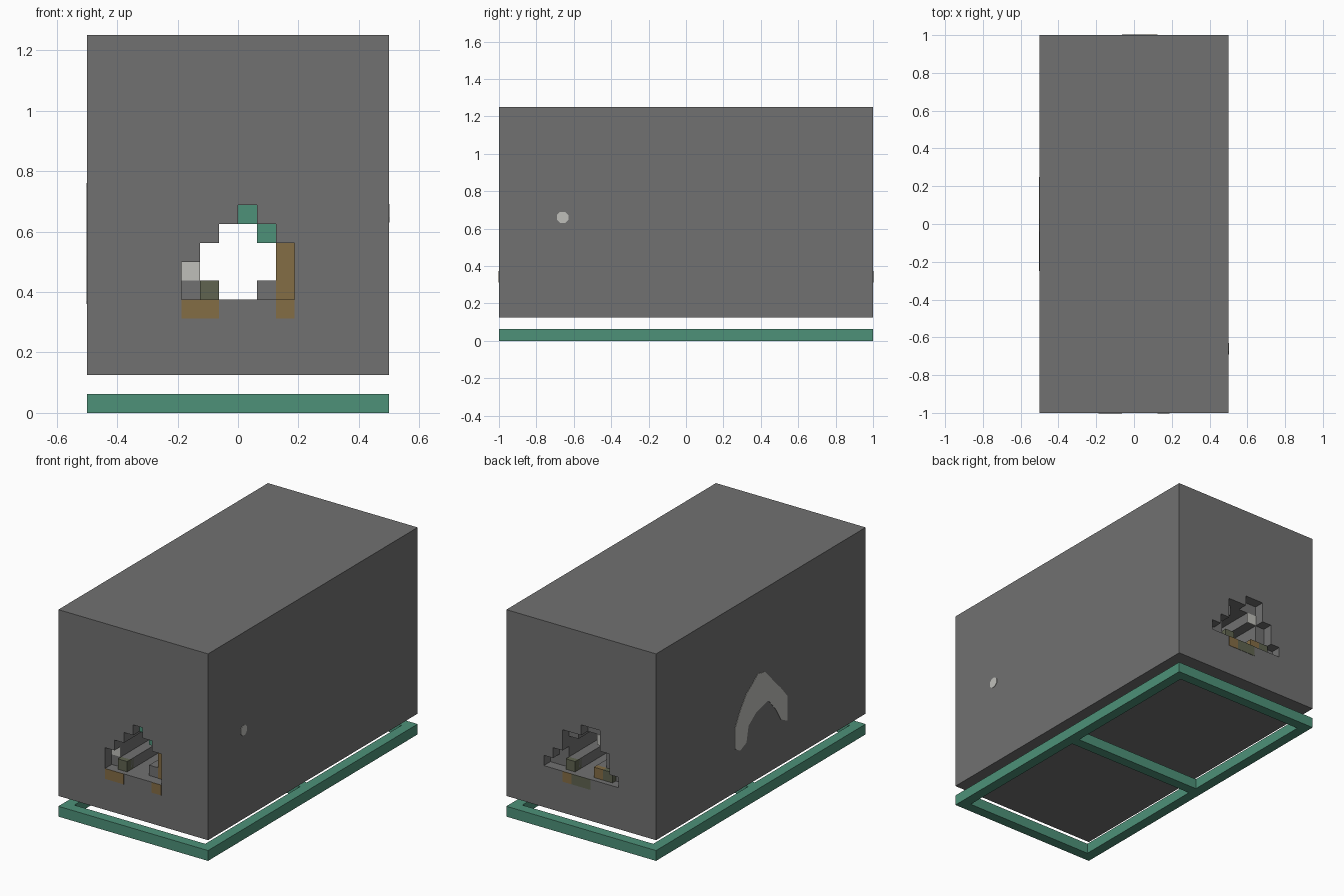
import bpy, bmesh, math
from mathutils import Vector

cube = bpy.data.objects.get("Cube")
if cube:
    bpy.data.objects.remove(cube, do_unlink=True)

U = 1 / 16  # block size


def material(name, rgb):
    m = bpy.data.materials.new(name)
    m.use_nodes = True
    m.diffuse_color = (*rgb, 1)
    m.node_tree.nodes["Principled BSDF"].inputs["Base Color"].default_value = (*rgb, 1)
    return m


GREY = material("dark grey", (0.165, 0.165, 0.165))
GREEN = material("sea green", (0.075, 0.285, 0.19))
BROWN = material("ochre brown", (0.23, 0.153, 0.06))
LIGHT = material("pale grey", (0.52, 0.52, 0.49))
OLIVE = material("olive grey", (0.115, 0.127, 0.08))


def finish(name, bm, mat):
    bmesh.ops.recalc_face_normals(bm, faces=bm.faces)
    mesh = bpy.data.meshes.new(name)
    bm.to_mesh(mesh)
    bm.free()
    ob = bpy.data.objects.new(name, mesh)
    bpy.context.collection.objects.link(ob)
    mesh.materials.append(mat)
    return ob


def box(name, lo, hi, mat):
    lo, hi = Vector(lo), Vector(hi)
    bm = bmesh.new()
    bmesh.ops.create_cube(bm, size=1)
    for v in bm.verts:
        v.co = (lo + hi) / 2 + v.co * (hi - lo)
    return finish(name, bm, mat)


def prism(name, points, direction, mat):
    bm = bmesh.new()
    face = bm.faces.new([bm.verts.new(p) for p in points])
    out = bmesh.ops.extrude_face_region(bm, geom=[face])
    moved = [g for g in out["geom"] if isinstance(g, bmesh.types.BMVert)]
    bmesh.ops.translate(bm, verts=moved, vec=direction)
    return finish(name, bm, mat)


def cut(target, rows, y0, y1):
    """Cut a stepped opening; rows lists (left, right) cells from row 6 upward."""
    right, left = [], []
    for i, (a, b) in enumerate(rows):
        for z in (6 + i, 7 + i):
            right.append((b, z))
            left.append((a, z))
    outline = []
    for p in right + left[::-1]:
        # drop the middle point of straight runs
        while len(outline) > 1 and outline[-1][0] == outline[-2][0] == p[0]:
            outline.pop()
        if not outline or outline[-1] != p:
            outline.append(p)
    cutter = prism("opening_cutter", [(x * U, y0, z * U) for x, z in outline],
                   (0, y1 - y0, 0), GREY)
    cutter.hide_render = True
    mod = target.modifiers.new("opening", "BOOLEAN")
    mod.operation, mod.solver, mod.object = "DIFFERENCE", "EXACT", cutter
    bpy.context.view_layer.objects.active = target
    bpy.ops.object.modifier_apply(modifier=mod.name)
    bpy.data.objects.remove(cutter, do_unlink=True)


# Main body with a passage and a wider stepped opening at each end
body = box("body", (-0.5, -1, 2 * U), (0.5, 1, 1.25), GREY)
cut(body, [(-3, 3), (-3, 3), (-2, 3), (-1, 2), (0, 1)], -1.1, -1 + U)
cut(body, [(-4, 4), (-3, 3), (-3, 2), (-2, 2), (-2, 0)], 1 - U, 1.1)
cut(body, [(-1, 1), (-2, 2), (-2, 2), (-1, 1)], -1.2, 1.2)

# Base frame with a middle crossbar
for side, s in (("left", 1), ("right", -1)):
    x = s * (0.5 - U / 2)
    box(side + "_rail", (x - U / 2, -1, 0), (x + U / 2, 1, U), GREEN)
for name, y in (("front", -1 + U / 2), ("middle", 0), ("back", 1 - U / 2)):
    box(name + "_crossbar", (-0.5 + U, y - U / 2, 0), (0.5 - U, y + U / 2, U), GREEN)


def cell(name, x, z, y, depth, mat, w=1, h=1):
    box(name, (x * U, y - depth, z * U), ((x + w) * U, y + depth, (z + h) * U), mat)


# Coloured blocks and panels in the front opening
inner = -1 + U
cell("front_top_panel", 0, 10, inner, 0.003, GREEN)
cell("front_shoulder_panel", 1, 9, inner, 0.003, GREEN)
cell("front_post_panel", 2, 6, inner, 0.003, BROWN, h=3)
cell("front_pale_panel", -3, 7, inner, 0.003, LIGHT)
cell("front_olive_block", -2, 6, inner, U / 2, OLIVE)
cell("front_wide_sill", -3, 5, -1, 0.002, BROWN, w=2)
cell("front_narrow_sill", 2, 5, -1, 0.002, BROWN)

# Coloured blocks and panels in the back opening
inner = 1 - U
cell("back_olive_block", 1, 6, inner, U / 2, OLIVE)
cell("back_side_block", -3, 6, inner, U / 2, OLIVE)
cell("back_brown_block", -2, 6, inner, U / 2, BROWN)
cell("back_pale_panel", -2, 9, inner, 0.003, LIGHT)
cell("back_brown_sill", 1, 5, 1, 0.002, BROWN)
cell("back_olive_sill", -1, 5, 1, 0.002, OLIVE, w=2)

# Round spot on the left wall
spot = [(0.498, -0.66 + 0.033 * math.cos(a), 0.66 + 0.033 * math.sin(a))
        for a in (math.pi / 8 + i * math.pi / 4 for i in range(8))]
prism("left_wall_spot", spot, (0.004, 0, 0), LIGHT)

# Arch-shaped patch on the right wall
arch = [(.25, .39), (.25, .51), (.20, .60), (.14, .68), (.08, .72), (.03, .76),
        (-.04, .745), (-.12, .66), (-.19, .59), (-.25, .52), (-.25, .37),
        (-.19, .40), (-.14, .48), (-.07, .56), (-.02, .55), (.05, .53),
        (.12, .48), (.14, .385), (.20, .36)]
prism("right_wall_arch", [(-0.498, y, z) for y, z in arch], (-0.004, 0, 0), LIGHT)
